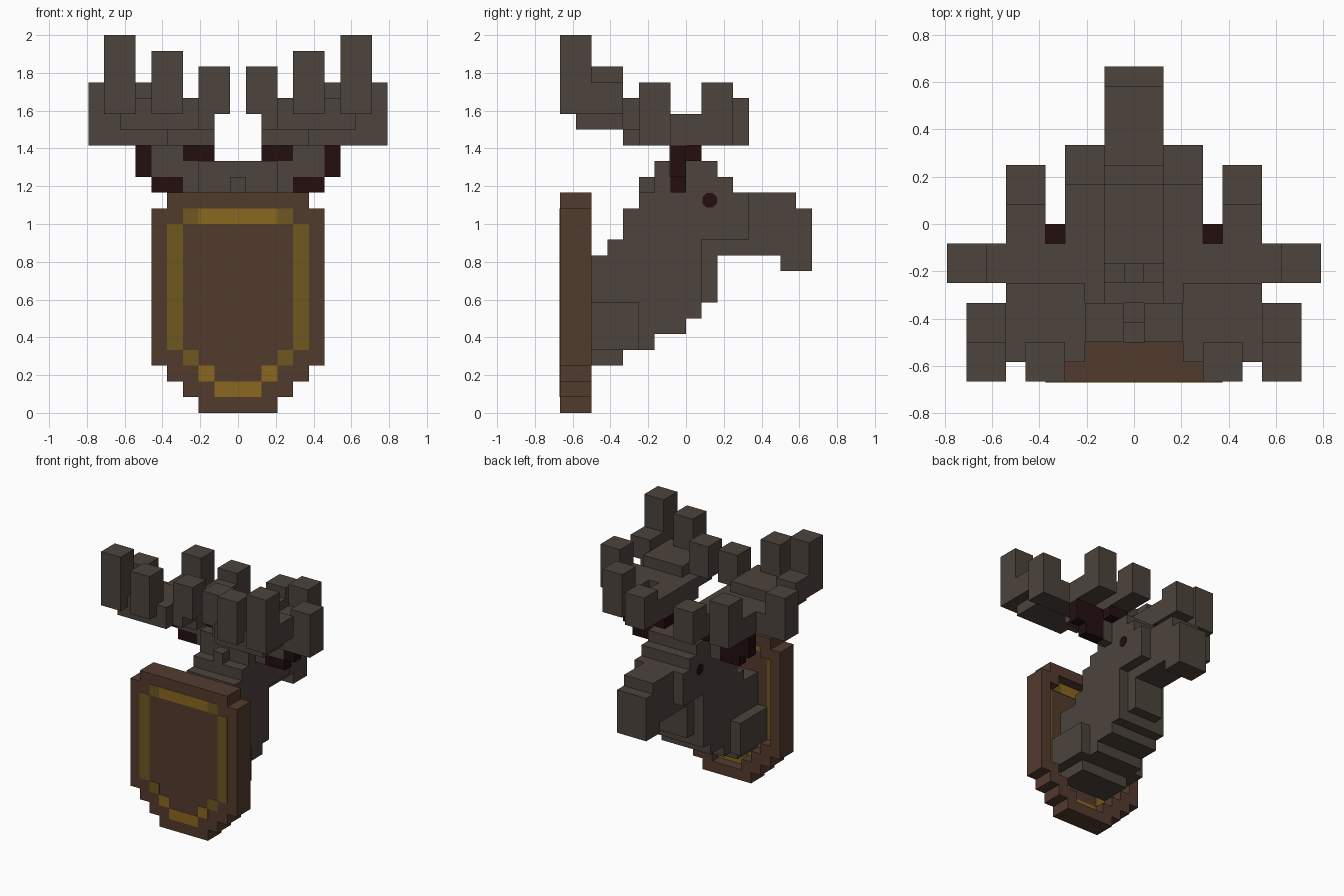
import bpy
import bmesh
from math import pi
from mathutils import Matrix, Vector

U = 1 / 12  # one block

if "Cube" in bpy.data.objects:
    bpy.data.objects.remove(bpy.data.objects["Cube"])


def material(name, colour):
    mat = bpy.data.materials.new(name)
    mat.use_nodes = True
    rgba = (*colour, 1)
    mat.diffuse_color = rgba
    mat.node_tree.nodes["Principled BSDF"].inputs["Base Color"].default_value = rgba
    return mat


HIDE = material("grey brown hide", (.074, .057, .046))
WOOD = material("brown wood", (.086, .043, .027))
GOLD = material("bright gold", (.254, .136, .014))
OLIVE = material("dull gold", (.156, .098, .015))
DARK = material("dark maroon", (.018, .0045, .005))


def finish(name, bm, mat):
    bmesh.ops.recalc_face_normals(bm, faces=bm.faces)
    bm.transform(Matrix.Scale(U, 4))
    mesh = bpy.data.meshes.new(name)
    bm.to_mesh(mesh)
    bm.free()
    mesh.materials.append(mat)
    obj = bpy.data.objects.new(name, mesh)
    bpy.context.collection.objects.link(obj)
    return obj


def edge(k):
    """Block edge counted outwards from the centre; 0 is the centre plane."""
    return max(k - .5, 0)


def add_box(bm, x, y, z):
    for side in (1, -1):
        lo = Vector((side * edge(x[0]), y[0], z[0]))
        hi = Vector((side * edge(x[1]), y[1], z[1]))
        size = hi - lo
        size.x = abs(size.x)
        place = Matrix.Translation((lo + hi) / 2) @ Matrix.Diagonal((*size, 1))
        bmesh.ops.create_cube(bm, size=1, matrix=place)


def boxes(name, mat, *parts):
    """One object made of mirrored pairs of boxes."""
    bm = bmesh.new()
    for part in parts:
        add_box(bm, *part)
    return finish(name, bm, mat)


def slab(name, mat, half, profile):
    """Side profile (y, z) extruded across the width."""
    bm = bmesh.new()
    face = bm.faces.new([bm.verts.new((-half, y, z)) for y, z in profile])
    out = bmesh.ops.extrude_face_region(bm, geom=[face])
    verts = [v for v in out["geom"] if isinstance(v, bmesh.types.BMVert)]
    bmesh.ops.translate(bm, verts=verts, vec=(2 * half, 0, 0))
    return finish(name, bm, mat)


# Plaque rows: bottom, top, outer edge, recess edge, inner edge of gold band
rows = [(0, 1, 3, 0, 0), (1, 2, 4, 2, 0), (2, 3, 5, 3, 2), (3, 4, 6, 4, 3),
        (4, 12, 6, 5, 4), (12, 13, 6, 4, 0), (13, 14, 5, 0, 0)]
boxes("plaque_board", WOOD, *[((0, o), (-8, -7), (a, b)) for a, b, o, r, g in rows])
boxes("plaque_rim", WOOD, *[((r, o), (-7, -6), (a, b)) for a, b, o, r, g in rows])

# Gold band on both sides of the board
bright, dull = [], []
for a, b, o, r, g in rows:
    if r:
        for y in (-8, -7):
            depth = (y - .04, y + .04)
            if a == 12:
                bright.append(((0, 3), depth, (a, b)))
                dull.append(((3, r), depth, (a, b)))
            else:
                (dull if a > 2 else bright).append(((g, r), depth, (a, b)))
boxes("bright_inlay", GOLD, *bright)
boxes("dull_inlay", OLIVE, *dull)

# Neck and head
slab("neck_and_head", HIDE, 2.5, [
    (-7, 3), (-4, 3), (-4, 4), (-2, 4), (-2, 5), (0, 5), (0, 6), (1, 6),
    (1, 11), (4, 11), (4, 14), (3, 14), (3, 15), (2, 15), (2, 16), (-2, 16),
    (-2, 14), (-3, 14), (-3, 13), (-4, 13), (-4, 11), (-5, 11), (-5, 10), (-7, 10)])
slab("snout_and_chest", HIDE, 1.5, [
    (1, 7), (2, 7), (2, 10), (6, 10), (6, 9), (8, 9), (8, 13), (7, 13), (7, 14), (1, 14)])
boxes("shoulders", HIDE, ((3, 4), (-7, -3), (4, 7)))
boxes("nape_ridge", HIDE, ((0, 1), (-3, -2), (14, 15)))
boxes("brow", HIDE, ((3, 4), (-1, 0), (14, 16)))

# Eyes
bm = bmesh.new()
for side in (1, -1):
    place = (Matrix.Translation((side * 2.5, 1.5, 13.5))
             @ Matrix.Rotation(pi / 2, 4, "Y") @ Matrix.Rotation(pi / 8, 4, "Z"))
    bmesh.ops.create_cone(bm, cap_ends=True, segments=8, radius1=.5, radius2=.5,
                          depth=.1, matrix=place)
finish("eyes", bm, DARK)

# Antler roots
boxes("antler_roots", DARK,
      ((2, 4), (-1, 1), (16, 17)),
      ((4, 6), (-1, 0), (14, 15)),
      ((4, 7), (-1, 0), (15, 17)))
boxes("root_patches", HIDE, ((4, 6), (-1.05, -.95), (15, 17)))

# Antler palms
boxes("antler_palms", HIDE,
      ((2, 8), (-3, -1), (17, 19)),
      ((5, 7), (-1, 1), (17, 19)),
      ((2, 4), (-1, 2), (17, 19)),
      ((2, 5), (-4, -3), (17, 18)),
      ((3, 8), (-7, -4), (18, 19)),
      ((2, 7), (-6, -3), (18, 19)),
      ((3, 7), (-7, -3), (19, 20)))

# Antler tines
boxes("front_tines", HIDE,
      ((7, 9), (-8, -6), (19, 24)),
      ((7, 9), (-6, -4), (19, 21)),
      ((4, 6), (-8, -6), (19, 23)),
      ((1, 3), (-6, -4), (19, 22)))
boxes("side_tines", HIDE, ((8, 10), (-3, -1), (17, 21)))
boxes("rear_tines", HIDE,
      ((5, 7), (1, 3), (17, 21)),
      ((2, 4), (2, 4), (17, 20)))
